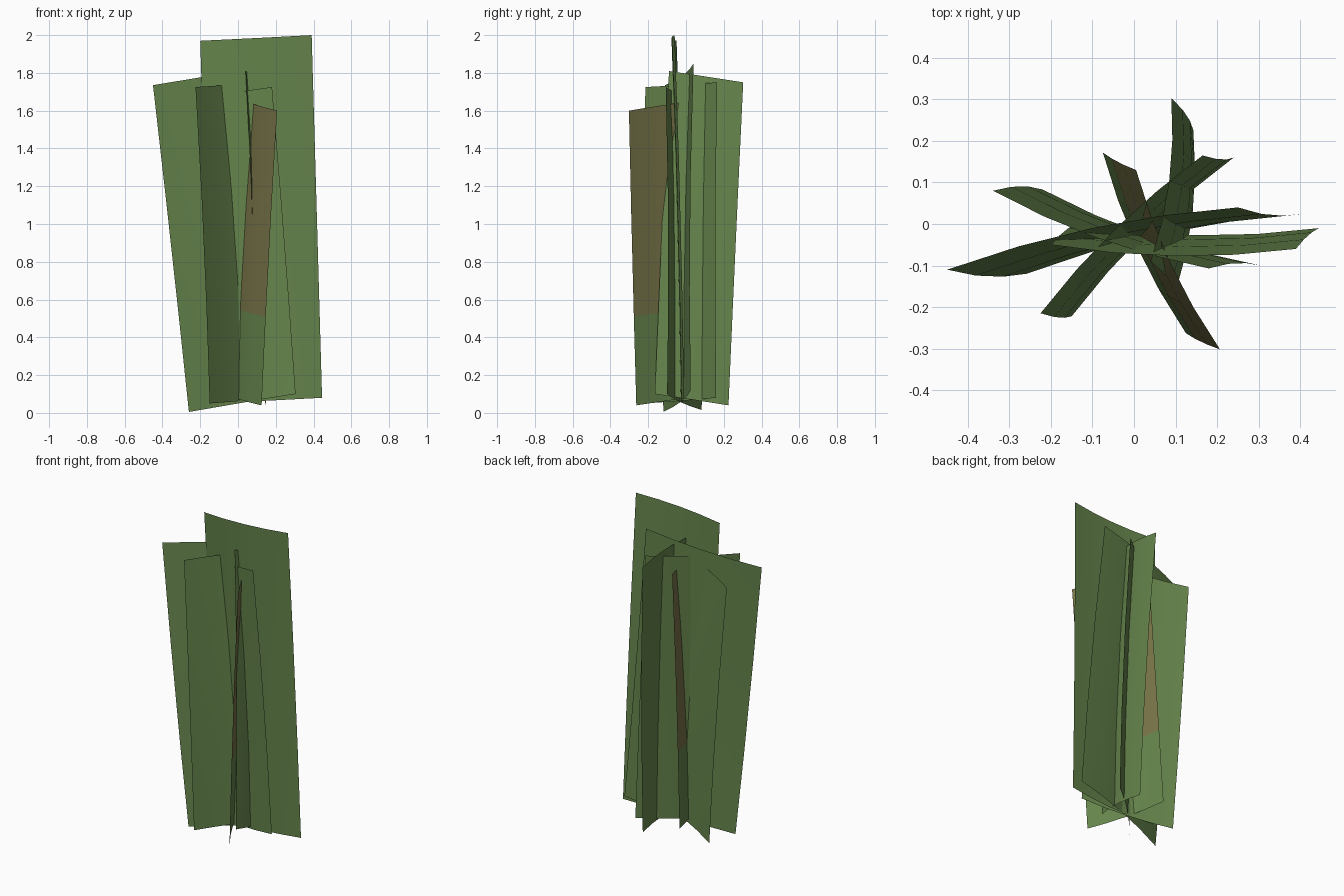
import bpy
from mathutils import Vector

if "Cube" in bpy.data.objects:
    bpy.data.objects.remove(bpy.data.objects["Cube"])


def material(name, rgb):
    m = bpy.data.materials.new(name)
    m.diffuse_color = (*rgb, 1)
    m.use_nodes = True
    m.node_tree.nodes["Principled BSDF"].inputs["Base Color"].default_value = m.diffuse_color
    return m


GREEN = material("leaf_green", (0.133, 0.235, 0.073))
BROWN = material("dry_brown", (0.190, 0.178, 0.066))

COLS = (0, 0.25, 0.5, 0.75, 1)
ROWS = (0, 0.3, 0.65, 1)


def blade(name, bl, br, tr, tl, arch, sag, dry=False):
    """Bowed rectangular sheet; corners run counter-clockwise on its facing side."""
    bl, br, tr, tl = map(Vector, (bl, br, tr, tl))
    normal = (br - bl).cross(tl - bl).normalized()
    verts, faces = [], []
    for t in ROWS:
        for s in COLS:
            p = bl.lerp(br, s).lerp(tl.lerp(tr, s), t)
            verts.append(p + normal * 4 * (arch * s * (1 - s) + sag * t * (1 - t)))
    n = len(COLS)
    for r in range(len(ROWS) - 1):
        for c in range(n - 1):
            i = r * n + c
            faces.append((i, i + 1, i + n + 1, i + n))
    mesh = bpy.data.meshes.new(name)
    mesh.from_pydata(verts, [], faces)
    mesh.materials.append(GREEN)
    mesh.materials.append(BROWN)
    for k, f in enumerate(mesh.polygons):
        f.use_smooth = True
        # dried upper part above the lowest row
        f.material_index = 1 if dry and k >= n - 1 else 0
    ob = bpy.data.objects.new(name, mesh)
    bpy.context.collection.objects.link(ob)
    return ob


# Tall blade facing front
blade("tall_front_blade", (-0.14, 0.0, 0.05), (0.445, -0.01, 0.08),
      (0.39, -0.06, 2.0), (-0.2, -0.05, 1.97), 0.022, -0.006)

# Wide blade facing back
blade("wide_back_blade", (0.41, 0.025, 0.12), (-0.26, -0.12, 0.005),
      (-0.45, -0.11, 1.735), (0.25, 0.04, 1.85), 0.025, -0.012)

# Slanted blade facing front
blade("slanted_front_blade", (-0.22, 0.083, 0.015), (0.305, -0.1, 0.1),
      (0.18, -0.107, 1.725), (-0.34, 0.08, 1.65), 0.022, -0.01)

# Diagonal blade facing back left
blade("diagonal_back_blade", (0.24, 0.16, 0.08), (-0.15, -0.222, 0.05),
      (-0.225, -0.215, 1.725), (0.165, 0.165, 1.75), 0.02, -0.01)

# Diagonal blade with dried top, facing front left
blade("dry_diagonal_blade", (-0.075, 0.172, 0.1), (0.125, -0.263, 0.04),
      (0.207, -0.302, 1.6), (0.005, 0.13, 1.665), 0.02, 0.004, dry=True)

# Crosswise blade facing right
blade("crosswise_blade", (0.1, -0.165, 0.1), (0.143, 0.225, 0.04),
      (0.09, 0.303, 1.75), (0.04, -0.09, 1.81), 0.02, 0.01)
